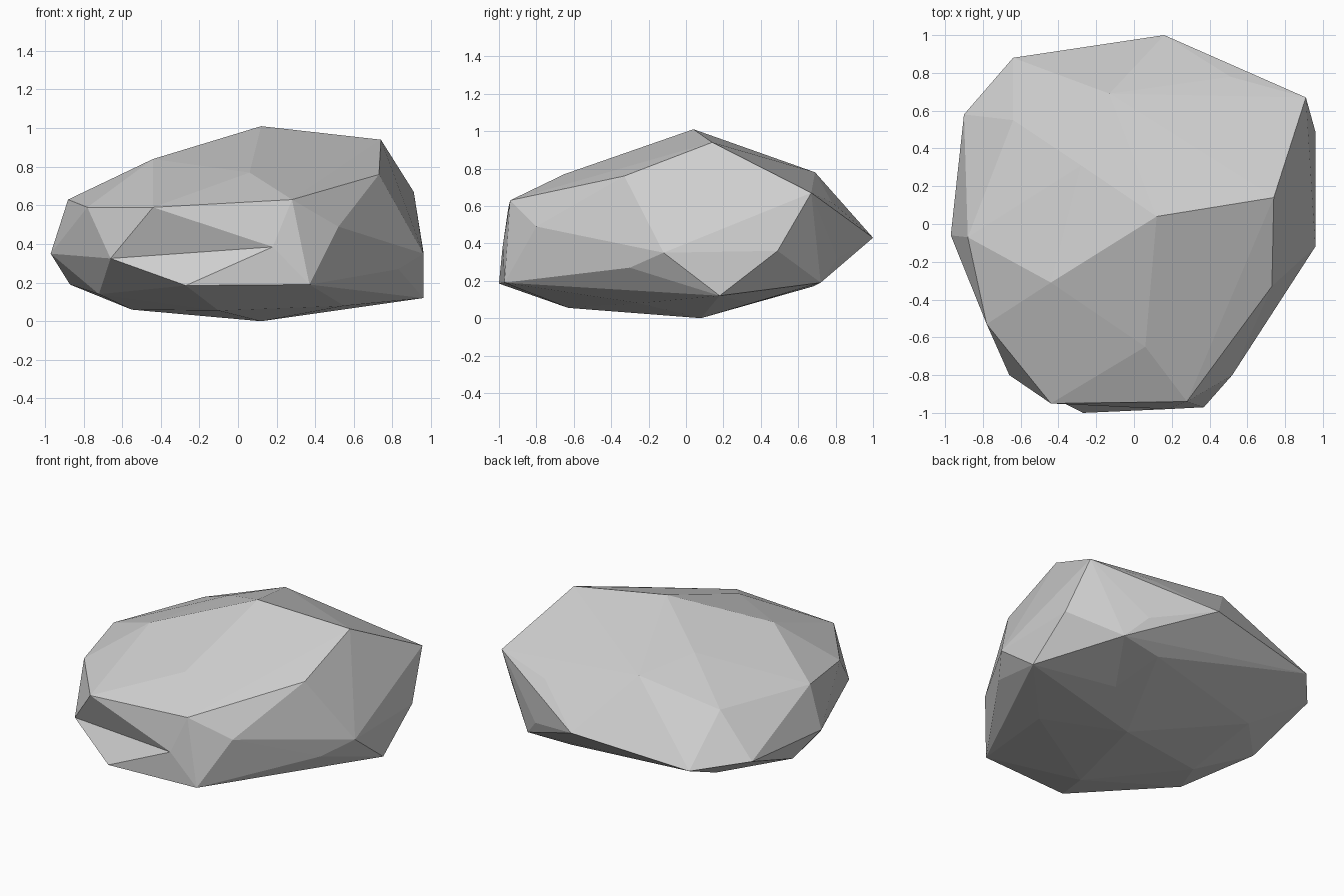
import bpy
import bmesh
from mathutils import Vector

default_cube = bpy.data.objects.get("Cube")
if default_cube:
    bpy.data.objects.remove(default_cube, do_unlink=True)


def make_material(name, colour):
    material = bpy.data.materials.new(name)
    material.use_nodes = True
    material.diffuse_color = colour
    shader = material.node_tree.nodes["Principled BSDF"]
    shader.inputs["Base Color"].default_value = colour
    shader.inputs["Roughness"].default_value = 0.9
    return material


def nearest(verts, corner):
    return min(verts, key=lambda v: (v.co - Vector(corner)).length)


# Corners of the boulder, grouped by region
crown = [(.12, .04, 1.01), (.74, .14, .94), (-.44, -.31, .84), (.06, -.65, .77),
         (-.28, .31, .83), (-.13, .69, .78), (.73, -.33, .76)]
shoulder = [(.91, .67, .67), (.51, .78, .62), (-.64, .55, .63), (-.88, -.07, .63),
            (-.78, -.53, .59), (.28, -.94, .63), (.52, -.8, .49)]
waist = [(.96, -.12, .35), (.96, .49, .36), (.16, 1, .43), (-.64, .88, .34),
         (-.9, .58, .36), (-.97, -.06, .35), (.56, .81, .32), (.83, -.3, .27)]
base = [(.96, .18, .12), (.68, .72, .19), (.38, .68, .17), (-.19, .71, .28),
        (-.87, .1, .19), (-.72, -.41, .14), (.37, -.97, .19)]
underside = [(.12, .08, 0), (-.55, -.09, .06), (-.1, -.63, .055), (.55, -.25, .08),
             (.44, .35, .08), (-.11, .4, .11), (-.54, .45, .14)]

# Corners around the shallow notch on the front
notch_top, notch_bottom = (-.44, -.95, .59), (-.27, -1, .185)
notch_left, notch_right = (-.66, -.8, .325), (.18, -.98, .385)
notch = [notch_top, notch_bottom, notch_left, notch_right]

# Wrap the corners in a faceted shell
bm = bmesh.new()
for corner in crown + shoulder + waist + base + underside + notch:
    bm.verts.new(corner)
hull = bmesh.ops.convex_hull(bm, input=bm.verts[:])
loose = [v for v in bm.verts if not v.link_faces]
bmesh.ops.delete(bm, geom=loose, context='VERTS')

# Turn the edge across the notch so that it folds inward
top, bottom = nearest(bm.verts, notch_top), nearest(bm.verts, notch_bottom)
ridge = bm.edges.get((top, bottom))
if ridge:
    bmesh.utils.edge_rotate(ridge, True)
bmesh.ops.recalc_face_normals(bm, faces=bm.faces[:])

# Flat-shaded boulder object
mesh = bpy.data.meshes.new("boulder")
bm.to_mesh(mesh)
bm.free()
mesh.materials.append(make_material("stone grey", (0.62, 0.62, 0.62, 1)))
boulder = bpy.data.objects.new("boulder", mesh)
bpy.context.collection.objects.link(boulder)
for polygon in mesh.polygons:
    polygon.use_smooth = False
